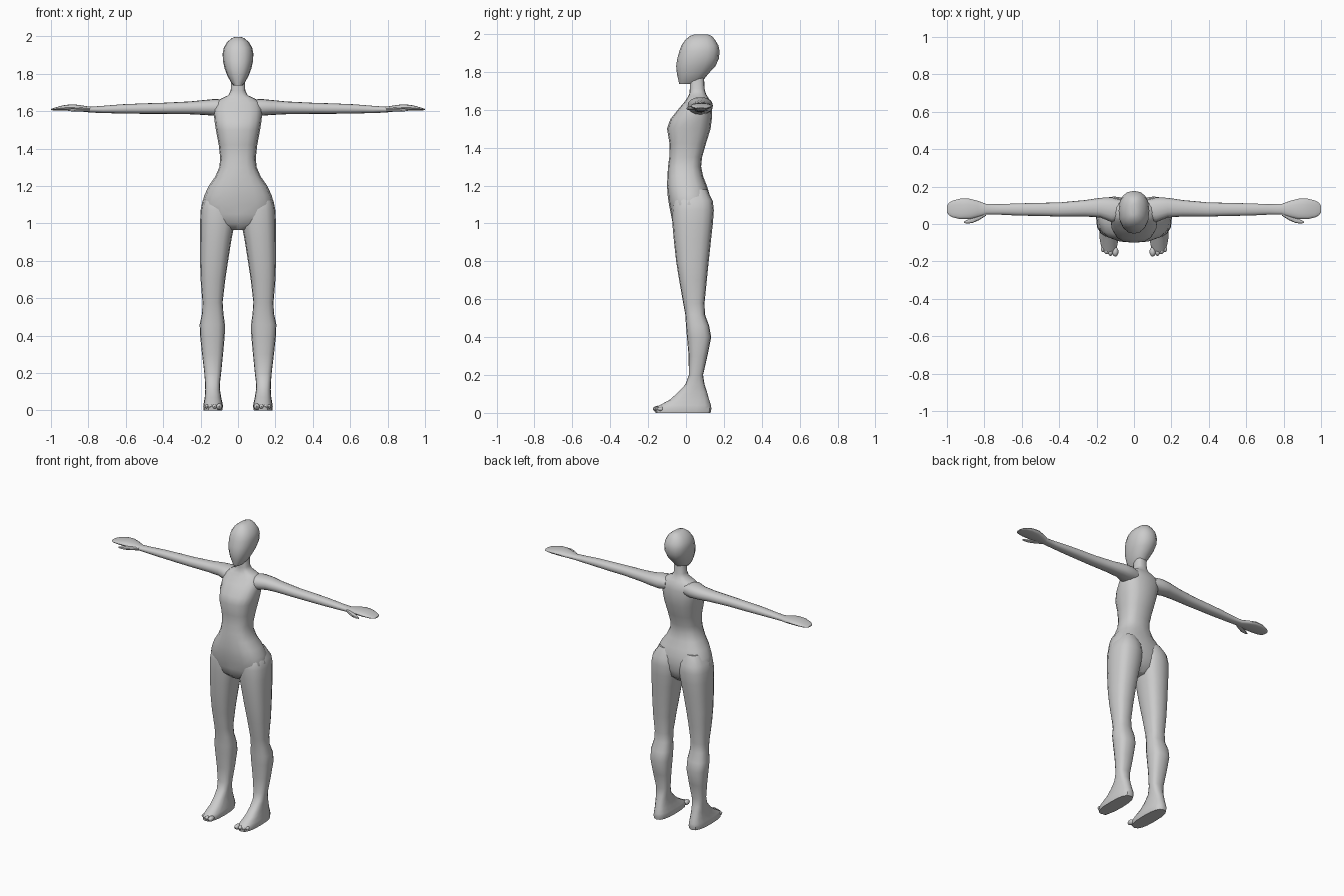
import bpy, bmesh, math


def loft(name, rings, axis="z", n=16, p=2.3, mirror=False):
    """Skin closed rounded rings (t, a0, a1, b0, b1) along z (a=x, b=y) or x (a=y, b=z)."""
    bm = bmesh.new()
    loops = []
    for t, a0, a1, b0, b1 in rings:
        loop = []
        for i in range(n):
            c, s = math.cos(math.tau * i / n), math.sin(math.tau * i / n)
            a = (a0 + a1) / 2 + (a1 - a0) / 2 * math.copysign(abs(c) ** (2 / p), c)
            b = (b0 + b1) / 2 + (b1 - b0) / 2 * math.copysign(abs(s) ** (2 / p), s)
            loop.append(bm.verts.new((a, b, t) if axis == "z" else (t, a, b)))
        loops.append(loop)
    for lo, hi in zip(loops, loops[1:]):
        for i in range(n):
            j = (i + 1) % n
            bm.faces.new((lo[i], lo[j], hi[j], hi[i]))
    bm.faces.new(loops[0])
    bm.faces.new(loops[-1])
    bmesh.ops.recalc_face_normals(bm, faces=bm.faces)
    return finish(name, bm, mirror)


def finish(name, bm, mirror):
    me = bpy.data.meshes.new(name)
    bm.to_mesh(me)
    bm.free()
    ob = bpy.data.objects.new(name, me)
    bpy.context.collection.objects.link(ob)
    bpy.ops.object.select_all(action="DESELECT")
    ob.select_set(True)
    bpy.context.view_layer.objects.active = ob
    bpy.ops.object.shade_smooth_by_angle(angle=math.radians(40))
    if mirror:
        ob.modifiers.new("Mirror", "MIRROR")
    return ob


def sym(rows):
    """Rings centred on x = 0 from (z, half width, y front, y back)."""
    return [(z, -w, w, f, b) for z, w, f, b in rows]


# Torso with neck
loft("torso", sym([
    (0.965, 0.05, -0.03, 0.07), (1.0, 0.13, -0.07, 0.11), (1.05, 0.18, -0.08, 0.125),
    (1.1, 0.194, -0.09, 0.13), (1.15, 0.18, -0.097, 0.125), (1.2, 0.157, -0.1, 0.11),
    (1.25, 0.122, -0.098, 0.09), (1.3, 0.1, -0.095, 0.08), (1.35, 0.095, -0.088, 0.085),
    (1.42, 0.103, -0.087, 0.105), (1.5, 0.118, -0.1, 0.13), (1.55, 0.126, -0.083, 0.136),
    (1.61, 0.13, -0.035, 0.137), (1.645, 0.12, -0.005, 0.128), (1.668, 0.09, 0.01, 0.115),
    (1.685, 0.052, 0.018, 0.105), (1.71, 0.039, 0.02, 0.098), (1.78, 0.036, 0.02, 0.095),
]), p=2.6)

# Head with a flat chin and a deep back of the skull
loft("head", sym([
    (1.737, 0.022, -0.036, 0.06), (1.755, 0.038, -0.04, 0.09), (1.79, 0.057, -0.048, 0.118),
    (1.83, 0.072, -0.052, 0.155), (1.87, 0.081, -0.046, 0.174), (1.91, 0.082, -0.035, 0.177),
    (1.94, 0.076, -0.024, 0.171), (1.97, 0.058, -0.003, 0.153), (1.99, 0.034, 0.022, 0.135),
    (1.998, 0.014, 0.045, 0.112),
]))

# Legs and feet
loft("leg", [
    (0.0, 0.085, 0.183, -0.16, 0.13), (0.022, 0.08, 0.186, -0.163, 0.134),
    (0.04, 0.083, 0.183, -0.14, 0.132), (0.07, 0.09, 0.178, -0.085, 0.122),
    (0.11, 0.096, 0.175, -0.04, 0.111), (0.15, 0.096, 0.176, -0.003, 0.098),
    (0.2, 0.09, 0.18, 0.015, 0.09), (0.3, 0.08, 0.192, 0.014, 0.113),
    (0.4, 0.071, 0.203, 0.005, 0.133), (0.46, 0.07, 0.205, 0.0, 0.122),
    (0.52, 0.078, 0.192, -0.004, 0.1), (0.58, 0.082, 0.19, -0.015, 0.098),
    (0.7, 0.068, 0.2, -0.036, 0.11), (0.8, 0.053, 0.203, -0.052, 0.12),
    (0.92, 0.034, 0.203, -0.065, 0.133), (1.0, 0.018, 0.203, -0.072, 0.142),
    (1.07, 0.01, 0.2, -0.074, 0.147), (1.12, 0.016, 0.19, -0.07, 0.141),
    (1.18, 0.04, 0.15, -0.04, 0.11),
], p=2.6, mirror=True)

# Arms with mitten hands
loft("arm", [
    (0.07, 0.02, 0.13, 1.58, 1.66), (0.12, 0.01, 0.142, 1.575, 1.666),
    (0.18, 0.035, 0.14, 1.58, 1.66), (0.26, 0.04, 0.128, 1.584, 1.652),
    (0.4, 0.04, 0.115, 1.586, 1.645), (0.5, 0.043, 0.113, 1.586, 1.642),
    (0.62, 0.045, 0.11, 1.588, 1.637), (0.72, 0.05, 0.106, 1.59, 1.629),
    (0.79, 0.051, 0.107, 1.593, 1.624), (0.835, 0.036, 0.124, 1.598, 1.631),
    (0.88, 0.026, 0.135, 1.602, 1.637), (0.93, 0.026, 0.135, 1.604, 1.633),
    (0.97, 0.036, 0.125, 1.605, 1.622), (0.99, 0.047, 0.113, 1.605, 1.616),
    (0.999, 0.063, 0.098, 1.606, 1.612),
], axis="x", mirror=True)

# Thumbs
loft("thumb", [
    (0.79, 0.045, 0.075, 1.598, 1.618), (0.83, 0.02, 0.06, 1.598, 1.62),
    (0.865, 0.005, 0.04, 1.598, 1.618), (0.89, 0.003, 0.022, 1.599, 1.614),
    (0.91, 0.005, 0.013, 1.602, 1.61),
], axis="x", n=10, mirror=True)

# Toes, largest on the inner side
bm = bmesh.new()
for x, y, r in ((0.1, -0.148, 0.017), (0.126, -0.15, 0.013),
                (0.147, -0.142, 0.012), (0.166, -0.133, 0.011)):
    new = bmesh.ops.create_uvsphere(bm, u_segments=10, v_segments=6, radius=r)["verts"]
    bmesh.ops.scale(bm, verts=new, vec=(1, 1.6, 1))
    bmesh.ops.translate(bm, verts=new, vec=(x, y, 0.021))
finish("toes", bm, True)
